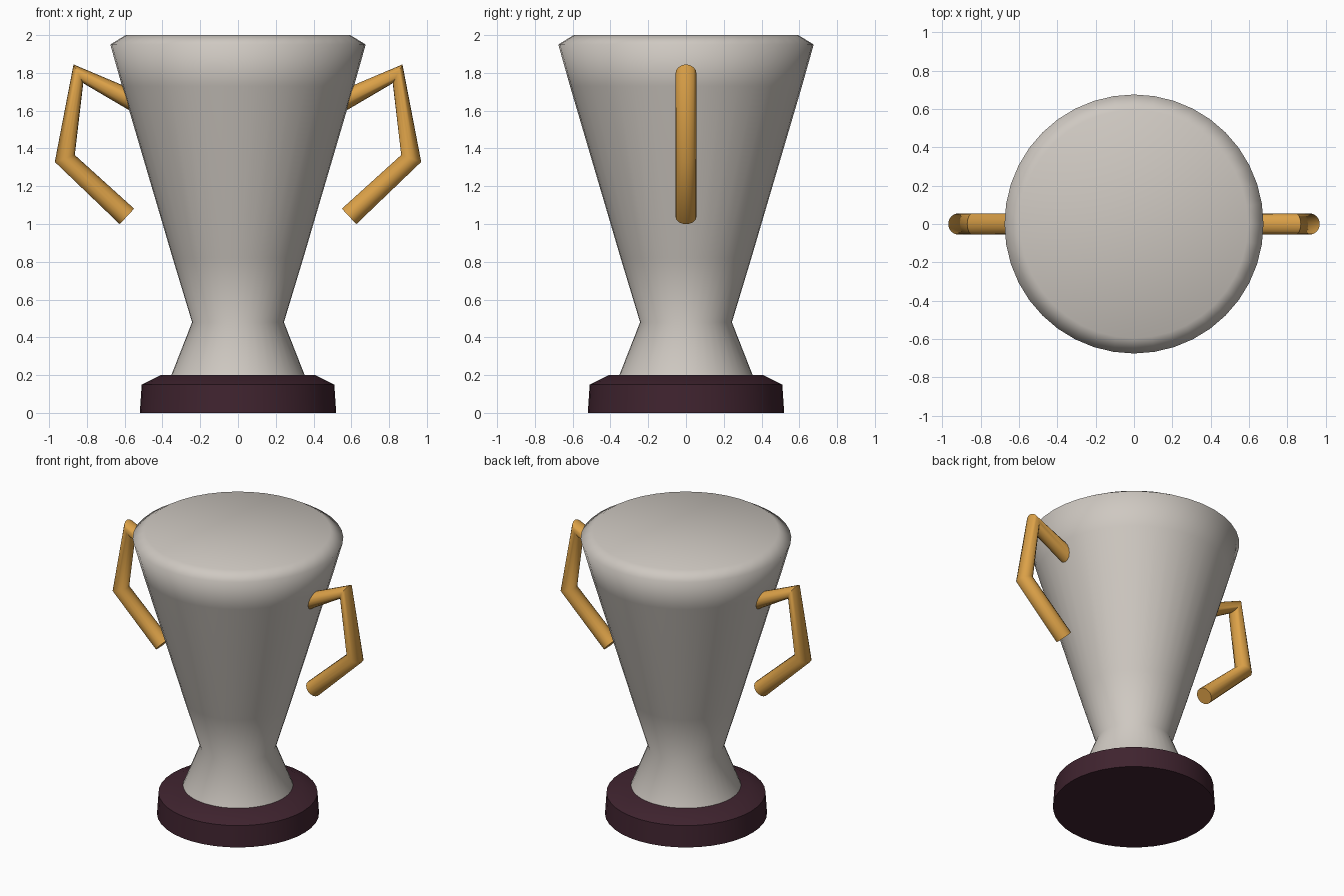
import bpy, bmesh, math
from mathutils import Vector

if "Cube" in bpy.data.objects:
    bpy.data.objects.remove(bpy.data.objects["Cube"])


def material(name, rgb):
    m = bpy.data.materials.new(name)
    m.diffuse_color = (*rgb, 1)
    m.use_nodes = True
    m.node_tree.nodes["Principled BSDF"].inputs["Base Color"].default_value = m.diffuse_color
    return m


silver = material("warm_silver", (0.62, 0.58, 0.535))
gold = material("gold", (0.72, 0.36, 0.065))
plum = material("dark_plum", (0.050, 0.017, 0.028))


def skin(name, rings, mat, angle):
    """Bridge a list of equal point rings and cap both ends."""
    bm = bmesh.new()
    loops = [[bm.verts.new(p) for p in ring] for ring in rings]
    n = len(loops[0])
    for a, b in zip(loops, loops[1:]):
        for i in range(n):
            j = (i + 1) % n
            bm.faces.new((a[i], a[j], b[j], b[i]))
    bm.faces.new(loops[0][::-1])
    bm.faces.new(loops[-1])
    bmesh.ops.recalc_face_normals(bm, faces=bm.faces[:])
    me = bpy.data.meshes.new(name)
    bm.to_mesh(me)
    bm.free()
    me.materials.append(mat)
    ob = bpy.data.objects.new(name, me)
    bpy.context.collection.objects.link(ob)
    bpy.ops.object.select_all(action='DESELECT')
    ob.select_set(True)
    bpy.context.view_layer.objects.active = ob
    bpy.ops.object.shade_smooth_by_angle(angle=math.radians(angle))


def lathe(name, profile, mat, angle, n=40):
    rings = [[(r * math.cos(2 * math.pi * i / n), r * math.sin(2 * math.pi * i / n), z)
              for i in range(n)] for r, z in profile]
    skin(name, rings, mat, angle)


def tube(name, path, radius, mat, n=16):
    """Round tube along a path in the xz plane, unmitred at its bends."""
    pts = [Vector((x, 0, z)) for x, z in path]
    rings = []
    for k, p in enumerate(pts):
        d = Vector()
        if k > 0:
            d += (p - pts[k - 1]).normalized()
        if k < len(pts) - 1:
            d += (pts[k + 1] - p).normalized()
        side = Vector((0, 1, 0)).cross(d.normalized())
        rings.append([p + radius * (side * math.cos(2 * math.pi * i / n)
                                    + Vector((0, math.sin(2 * math.pi * i / n), 0)))
                      for i in range(n)])
    skin(name, rings, mat, 60)


# Plinth with chamfered top
lathe("plinth", [(0.52, 0), (0.51, 0.15), (0.41, 0.2)], plum, 30)

# Solid cup with flared foot, waist and rim
lathe("cup", [(0.355, 0.195), (0.243, 0.48), (0.346, 0.82), (0.614, 1.73),
              (0.676, 1.95), (0.595, 2.0)], silver, 85)

# Angular handles, mirrored left and right
for name, s in (("handle_right", 1), ("handle_left", -1)):
    tube(name, [(s * 0.53, 1.64), (s * 0.845, 1.795), (s * 0.917, 1.347),
                (s * 0.588, 1.04)], 0.056, gold)
